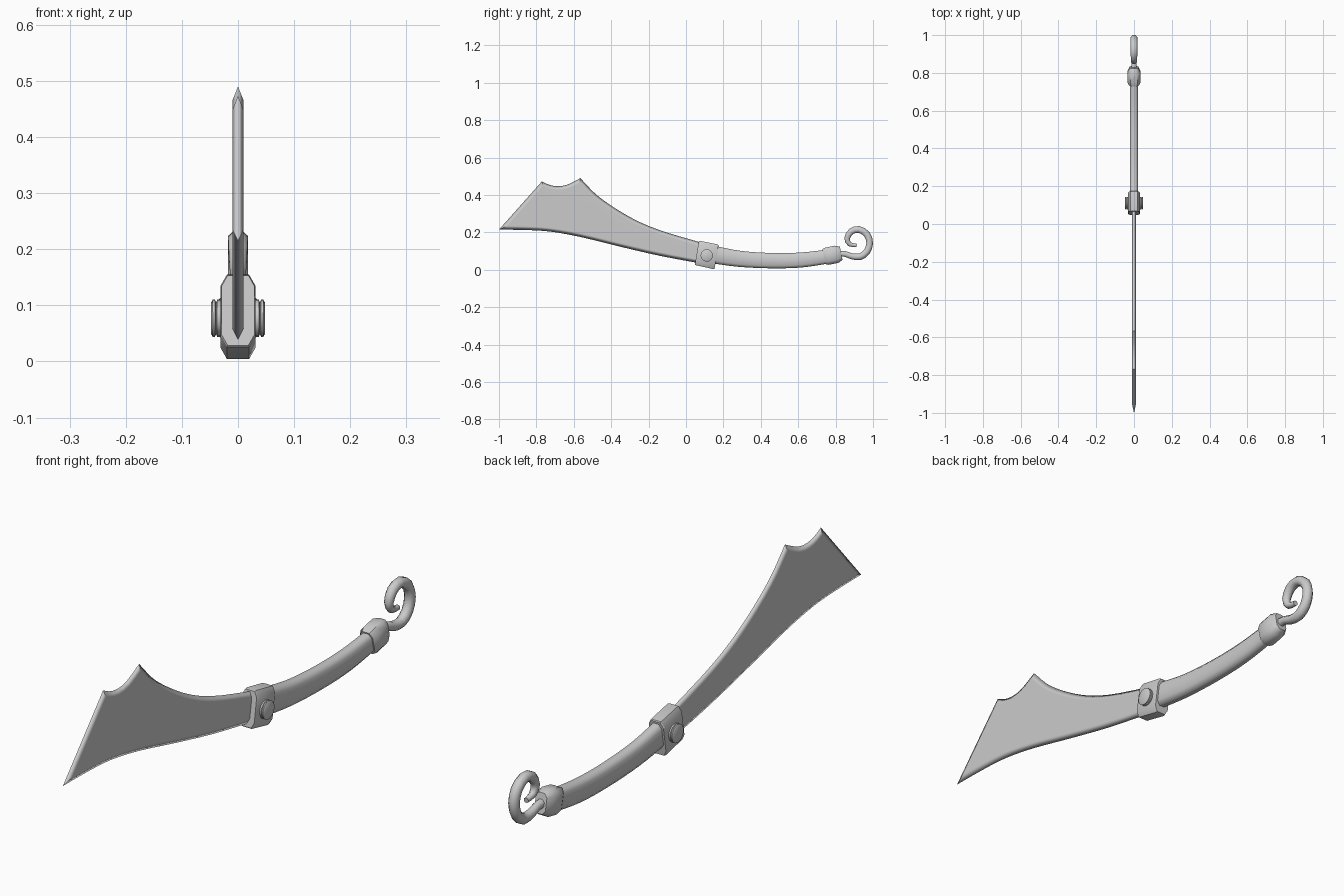
import bpy, bmesh, math
from mathutils import Vector

if "Cube" in bpy.data.objects:
    bpy.data.objects.remove(bpy.data.objects["Cube"])


def finish(name, bm, angle):
    bmesh.ops.recalc_face_normals(bm, faces=bm.faces)
    me = bpy.data.meshes.new(name)
    bm.to_mesh(me)
    bm.free()
    ob = bpy.data.objects.new(name, me)
    bpy.context.collection.objects.link(ob)
    bpy.ops.object.select_all(action='DESELECT')
    ob.select_set(True)
    bpy.context.view_layer.objects.active = ob
    bpy.ops.object.shade_smooth_by_angle(angle=math.radians(angle))
    return ob


def smooth_path(pts, n):
    """Catmull-Rom resampling of points of any dimension."""
    p = [Vector(q) for q in pts]
    p = [2 * p[0] - p[1]] + p + [2 * p[-1] - p[-2]]
    out = []
    for a, b, c, d in zip(p, p[1:], p[2:], p[3:]):
        for i in range(n):
            t = i / n
            out.append(0.5 * (2 * b + (c - a) * t + (2 * a - 5 * b + 4 * c - d) * t * t
                              + (3 * b - a - 3 * c + d) * t ** 3))
    return out + [p[-2]]


def sweep(name, stations, cut_x, cut_z, angle):
    """Chamfered-box section swept along (y, z, half width, half height)."""
    a, b = 1 - cut_x, 1 - cut_z
    prof = [(1, -b), (1, b), (a, 1), (-a, 1), (-1, b), (-1, -b), (-a, -1), (a, -1)]
    bm = bmesh.new()
    rings = []
    for i, (y, z, hx, hz) in enumerate(stations):
        p, q = stations[max(i - 1, 0)], stations[min(i + 1, len(stations) - 1)]
        t = Vector((q[0] - p[0], q[1] - p[1])).normalized()
        rings.append([bm.verts.new((u * hx, y - t.y * v * hz, z + t.x * v * hz))
                      for u, v in prof])
    for r, s in zip(rings, rings[1:]):
        for k in range(8):
            bm.faces.new((r[k], r[k - 1], s[k - 1], s[k]))
    bm.faces.new(rings[0])
    bm.faces.new(rings[-1])
    return finish(name, bm, angle)


# Blade: outline inset to a bevelled face, then mirrored
back = smooth_path([(-0.565, 0.49), (-0.465, 0.39), (-0.305, 0.285),
                    (-0.143, 0.213), (0.1, 0.14)], 4)
belly = smooth_path([(0.1, 0.03), (-0.14, 0.075), (-0.357, 0.125), (-0.57, 0.177),
                     (-0.73, 0.205), (-0.865, 0.213), (-1.0, 0.215)], 3)
notch = smooth_path([(-0.77, 0.473), (-0.735, 0.456), (-0.69, 0.447),
                     (-0.635, 0.455), (-0.565, 0.49)], 2)
bm = bmesh.new()
face = bm.faces.new([bm.verts.new((0, y, z)) for y, z in notch[:-1] + back + belly])
face.normal_update()
sign = 1 if face.normal.x > 0 else -1
bmesh.ops.inset_individual(bm, faces=[face], thickness=0.02, use_even_offset=True)
for v in face.verts:
    v.co.x = 0.01 * sign
blade = finish("blade", bm, 30)
blade.modifiers.new("mirror", 'MIRROR')
blade.modifiers.new("normals", 'WEIGHTED_NORMAL').keep_sharp = True

# Collar between blade and grip
sweep("collar", [(0.058, 0.091, 0.029, 0.063), (0.064, 0.09, 0.031, 0.066),
                 (0.157, 0.07, 0.031, 0.067), (0.163, 0.069, 0.029, 0.064)],
      0.36, 0.3, 30)

# Rivet head, lathed and mirrored to both sides
bm = bmesh.new()
prof = [(0.025, 0.029), (0.032, 0.033), (0.037, 0.033), (0.039, 0.028), (0.041, 0.033),
        (0.045, 0.033), (0.048, 0.028), (0.048, 0.0)]
vs = [bm.verts.new((x, 0, r)) for x, r in prof]
es = [bm.edges.new(e) for e in zip(vs, vs[1:])]
bmesh.ops.spin(bm, geom=vs + es, cent=(0, 0, 0), axis=(1, 0, 0),
               angle=math.tau, steps=20)
bmesh.ops.remove_doubles(bm, verts=bm.verts, dist=1e-4)
bmesh.ops.translate(bm, verts=bm.verts, vec=(0, 0.111, 0.077))
finish("rivets", bm, 40).modifiers.new("mirror", 'MIRROR')

# Curved grip
sweep("grip", smooth_path([(0.12, 0.086, 0.022, 0.048), (0.285, 0.059, 0.022, 0.043),
                           (0.46, 0.049, 0.022, 0.041), (0.62, 0.053, 0.022, 0.040),
                           (0.78, 0.074, 0.022, 0.037)], 4), 0.5, 0.35, 65)

# Pommel cap
sweep("pommel", [(0.738, 0.069, 0.026, 0.042), (0.755, 0.073, 0.034, 0.047),
                 (0.805, 0.083, 0.034, 0.047), (0.83, 0.088, 0.022, 0.036)],
      0.45, 0.4, 50)

# Curled hook at the end of the grip
hook = [(0.815, 0.085, 0.015, 0.017), (0.85, 0.085, 0.014, 0.015),
        (0.885, 0.073, 0.016, 0.016), (0.93, 0.07, 0.018, 0.018),
        (0.967, 0.097, 0.018, 0.018), (0.982, 0.143, 0.018, 0.018),
        (0.967, 0.19, 0.018, 0.018), (0.925, 0.216, 0.018, 0.018),
        (0.883, 0.205, 0.017, 0.017), (0.861, 0.168, 0.015, 0.015),
        (0.875, 0.137, 0.012, 0.012), (0.913, 0.13, 0.009, 0.009)]
sweep("hook", smooth_path(hook, 2), 0.58, 0.58, 60)
